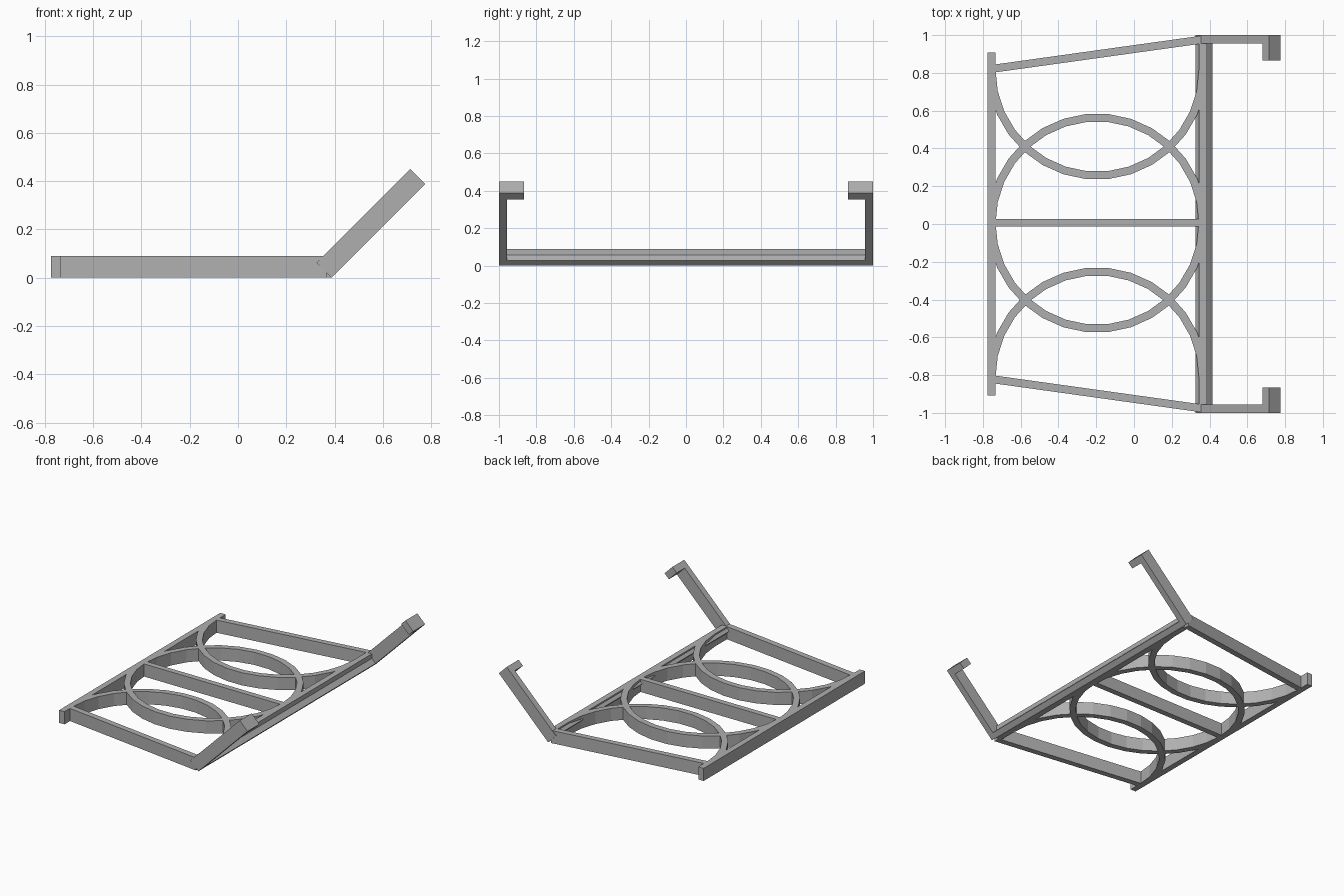
import bpy, bmesh
from math import sin, cos, pi
from mathutils import Vector

cube = bpy.data.objects.get("Cube")
if cube:
    bpy.data.objects.remove(cube, do_unlink=True)

grey = bpy.data.materials.new("plain grey")
grey.use_nodes = True
colour = (0.43, 0.43, 0.43, 1)
grey.diffuse_color = colour
grey.node_tree.nodes["Principled BSDF"].inputs["Base Color"].default_value = colour

H = 0.09   # frame height
T = 0.042  # bar thickness


def prism(name, outline, offset):
    """Extrude a closed outline of 3D points along an offset."""
    bm = bmesh.new()
    face = bm.faces.new([bm.verts.new(p) for p in outline])
    ext = bmesh.ops.extrude_face_region(bm, geom=[face])
    verts = [v for v in ext["geom"] if isinstance(v, bmesh.types.BMVert)]
    bmesh.ops.translate(bm, verts=verts, vec=offset)
    bmesh.ops.recalc_face_normals(bm, faces=bm.faces)
    mesh = bpy.data.meshes.new(name)
    bm.to_mesh(mesh)
    bm.free()
    mesh.materials.append(grey)
    obj = bpy.data.objects.new(name, mesh)
    bpy.context.collection.objects.link(obj)
    return obj


def flat_bar(name, points):
    return prism(name, [(x, y, 0) for x, y in points], (0, 0, H))


def rect(x0, x1, y0, y1):
    return [(x0, y0), (x1, y0), (x1, y1), (x0, y1)]


def side_bar(name, profile, y0, y1):
    return prism(name, [(p.x, y0, p.y) for p in profile], (0, y1 - y0, 0))


# Flat frame
XL, XR = -0.775, 0.386
flat_bar("outer_rail", rect(XL, XL + T, -0.908, 0.908))
flat_bar("inner_rail", rect(XR - T, XR, -0.956, 0.956))
flat_bar("centre_bar", rect(XL + T, XR - T, -0.014, 0.027))
for side, s in (("left", 1), ("right", -1)):
    flat_bar(side + "_brace", [(XL + T, s * 0.803), (XR - 0.02, s * 0.956),
                               (XR - 0.02, s * 0.998), (XL + T, s * 0.845)])

# Overlapping curved bands
CX, R, STEPS = -0.195, 0.58, 30


def band(name, cy, first, count):
    steps = [first + i for i in range(count + 1)]
    ring = [(r, a * 2 * pi / STEPS) for r, seq in
            ((R, steps), (R - T, steps[::-1])) for a in seq]
    return flat_bar(name, [(CX + r * cos(a), cy + r * sin(a)) for r, a in ring])


half = STEPS // 2
band("centre_band_left", 0.005, 0, half)
band("centre_band_right", 0.005, half, half)
band("left_band", 0.815, half, half)
band("right_band", -0.81, 0, half)

# Tilted crossbar and raised arms with inward hooks, in the x-z plane
corner = Vector((0.387, 0))
along = Vector((1, 1)).normalized()
up = Vector((-1, 1)).normalized() * 0.087
LENGTH = 0.549


def tilted(start, end):
    a, b = corner + along * start, corner + along * end
    return [a, b, b + up, a + up]


side_bar("tilted_crossbar", tilted(0, 0.04), -1, 1)
for side, s in (("left", 1), ("right", -1)):
    side_bar(side + "_arm", tilted(0, LENGTH), s * 0.956, s)
    side_bar(side + "_hook", tilted(LENGTH - 0.048, LENGTH), s * 0.866, s)
